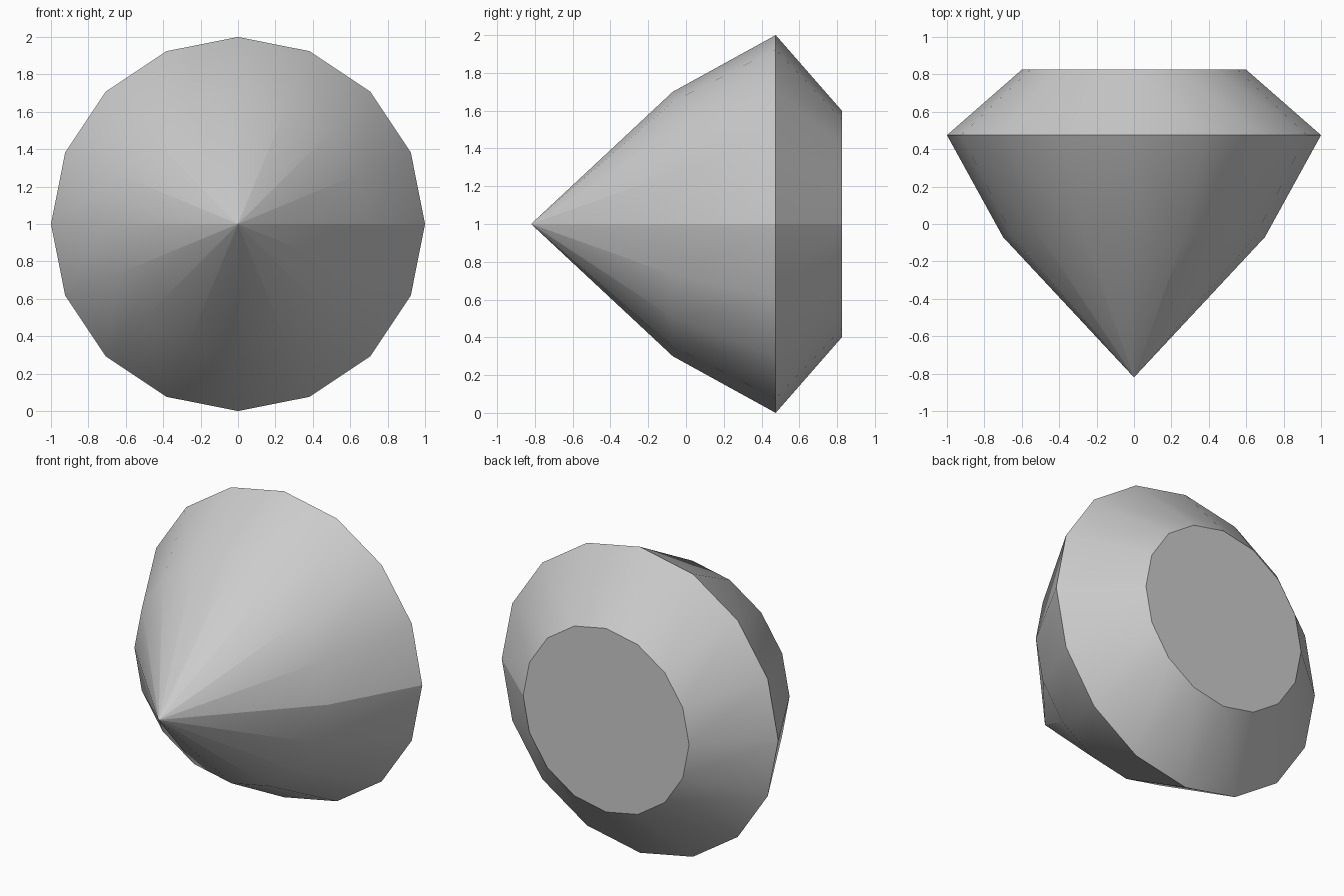
import bpy
import bmesh
from math import cos, sin, tau

cube = bpy.data.objects.get("Cube")
if cube:
    bpy.data.objects.remove(cube)

SIDES = 16
CENTRE_Z = 1.0
TIP_Y = -0.82
# Radius and y of each ring, from the pavilion to the table
PAVILION = [(0.70, -0.07), (1.0, 0.475)]
CROWN = [(1.0, 0.475), (0.60, 0.825)]

grey = bpy.data.materials.new("gem grey")
grey.use_nodes = True
colour = (0.6, 0.6, 0.6, 1)
grey.diffuse_color = colour
grey.node_tree.nodes["Principled BSDF"].inputs["Base Color"].default_value = colour

bm = bmesh.new()


def ring(radius, y, count):
    """Points around the y axis, starting at +x."""
    return [bm.verts.new((radius * cos(tau * i / SIDES), y,
                          CENTRE_Z + radius * sin(tau * i / SIDES)))
            for i in range(count)]


def band(front, back):
    """Smooth strip of quads between two rings, left open at its seam."""
    for i in range(SIDES):
        bm.faces.new((front[i], front[i + 1], back[i + 1], back[i])).smooth = True


# Pavilion: pointed fan with its own tip point per facet, then a wider band
middle, girdle = [ring(r, y, SIDES + 1) for r, y in PAVILION]
for i in range(SIDES):
    tip = bm.verts.new((0, TIP_Y, CENTRE_Z))
    bm.faces.new((tip, middle[i + 1], middle[i])).smooth = True
band(middle, girdle)

# Crown: separate strip so the girdle stays crisp
band(*[ring(r, y, SIDES + 1) for r, y in CROWN])

# Table: flat cap
bm.faces.new(ring(*CROWN[-1], SIDES))

# All faces point away from the middle of the stone
bm.normal_update()
for face in bm.faces:
    offset = face.calc_center_median()
    offset.y -= 0.3
    offset.z -= CENTRE_Z
    if face.normal.dot(offset) < 0:
        face.normal_flip()

mesh = bpy.data.meshes.new("cut_gem")
bm.to_mesh(mesh)
bm.free()
mesh.materials.append(grey)
gem = bpy.data.objects.new("cut_gem", mesh)
bpy.context.collection.objects.link(gem)
